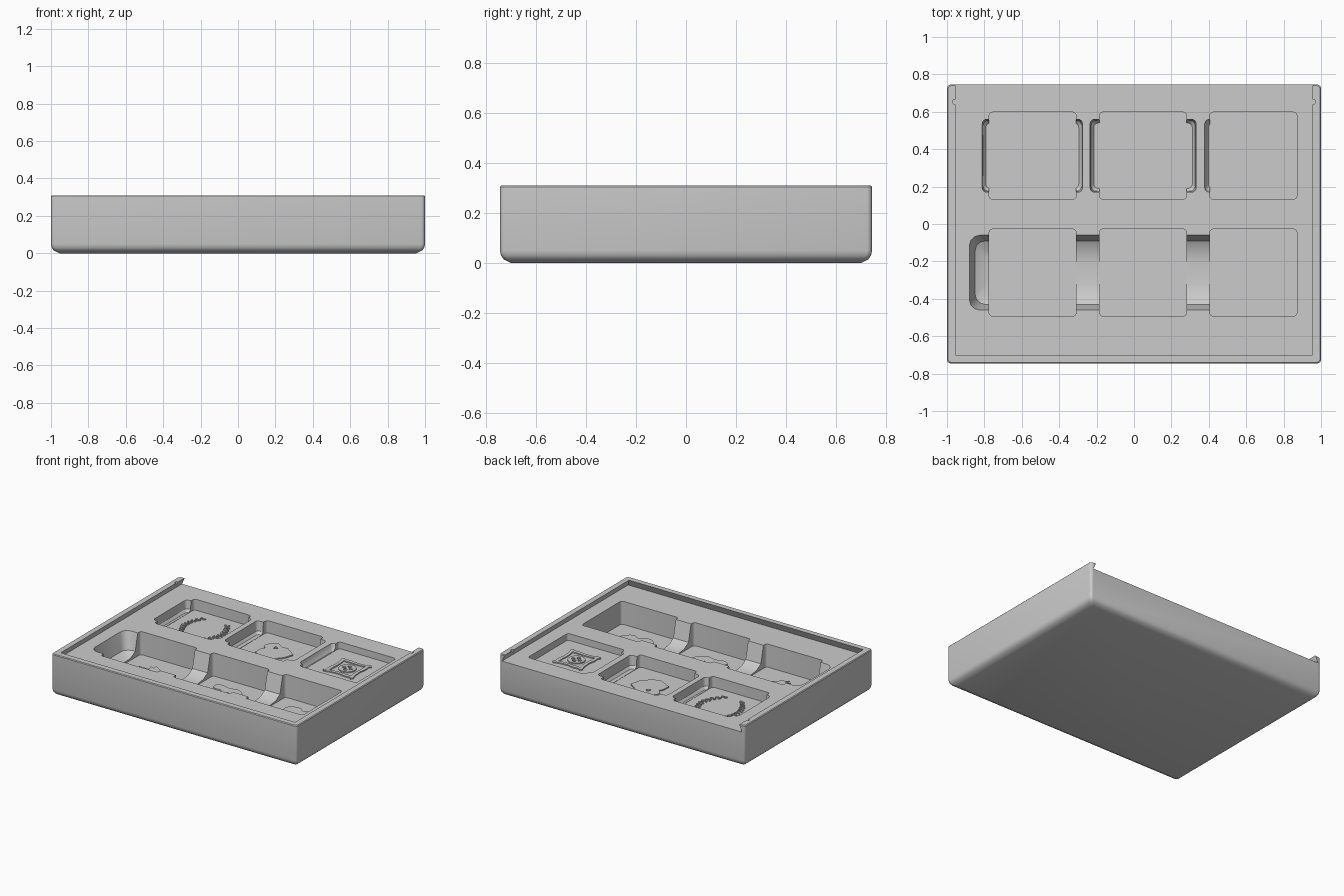
import bpy, bmesh, math
from mathutils import Vector

cube = bpy.data.objects.get("Cube")
if cube:
    bpy.data.objects.remove(cube)

grey = bpy.data.materials.new("plain grey")
grey.diffuse_color = (0.6, 0.6, 0.6, 1)
grey.use_nodes = True
grey.node_tree.nodes["Principled BSDF"].inputs["Base Color"].default_value = grey.diffuse_color

DECK = 0.26
TOP = 0.31
FRONT_FLOOR = 0.09


def rounded(x0, x1, y0, y1, radius, steps):
    """Corner points of a rounded rectangle, anticlockwise."""
    corners = [(x1, y1), (x0, y1), (x0, y0), (x1, y0)]
    points = []
    for i, (x, y) in enumerate(corners):
        cx = x + (radius if x == x0 else -radius)
        cy = y + (radius if y == y0 else -radius)
        for k in range(steps + 1):
            a = (i + k / steps) * math.pi / 2
            points.append((cx + radius * math.cos(a), cy + radius * math.sin(a)))
    return points


def stack(name, x0, x1, y0, y1, levels, radius=0.02, steps=4):
    """Closed solid through rounded rectangles given as (inset, height)."""
    bm = bmesh.new()
    loops = []
    for inset, z in levels:
        outline = rounded(x0 + inset, x1 - inset, y0 + inset, y1 - inset, radius, steps)
        loops.append([bm.verts.new((x, y, z)) for x, y in outline])
    n = len(loops[0])
    for low, high in zip(loops, loops[1:]):
        for i in range(n):
            j = (i + 1) % n
            bm.faces.new((low[i], low[j], high[j], high[i]))
    bm.faces.new(loops[0][::-1])
    bm.faces.new(loops[-1])
    bmesh.ops.recalc_face_normals(bm, faces=bm.faces)
    mesh = bpy.data.meshes.new(name)
    bm.to_mesh(mesh)
    bm.free()
    obj = bpy.data.objects.new(name, mesh)
    obj.data.materials.append(grey)
    bpy.context.collection.objects.link(obj)
    return obj


def cut(target, cutter):
    cutter.hide_render = True
    mod = target.modifiers.new("cut", 'BOOLEAN')
    mod.operation = 'DIFFERENCE'
    mod.solver = 'EXACT'
    mod.object = cutter
    bpy.context.view_layer.objects.active = target
    bpy.ops.object.modifier_apply(modifier=mod.name)
    bpy.data.objects.remove(cutter)


# Tray block with softened bottom and top edges
tray = stack("tray", -1, 1, -0.745, 0.745,
             [(0.045, 0), (0.015, 0.015), (0.004, 0.03), (0, 0.05),
              (0, TOP - 0.005), (0.005, TOP)], 0.02)

# Undercut slot for a sliding lid, open at the back
cut(tray, stack("lid_slot", -0.978, 0.978, -0.723, 1,
                [(0, DECK), (0.023, TOP), (0.023, TOP + 0.1)], 0.001, 1))

# Small latch notches near the open end
for side in (-1, 1):
    x = side * 0.957
    cut(tray, stack("latch_notch", x - 0.013, x + 0.013, 0.64, 0.666,
                    [(0, DECK), (0, 0.4)], 0.012, 5))

# Deep pockets in the front row, joined by a scooped finger channel
centres = (-0.542, 0.048, 0.638)
HALF = 0.233
for x in centres:
    cut(tray, stack("front_pocket", x - HALF, x + HALF, -0.493, -0.027,
                    [(0, FRONT_FLOOR), (0, 0.4)], 0.02))
cut(tray, stack("finger_channel", -0.88, 0.86, -0.46, -0.06,
                [(0.14, 0.098), (0.08, 0.105), (0.03, 0.135), (0, DECK), (0, 0.4)], 0.055, 3))

# Shallower pockets in the back row, with finger notches on their sides
back_floors = (0.18, 0.17, 0.21)
notches = ((-0.812, -0.275), (-0.235, 0.332), (0.378, 0.86))
for x, floor, (left, right) in zip(centres, back_floors, notches):
    cut(tray, stack("back_pocket", x - HALF, x + HALF, 0.132, 0.598,
                    [(0, floor), (0, 0.4)], 0.02))
    cut(tray, stack("finger_notch", left, right, 0.17, 0.56,
                    [(0.02, floor + 0.002), (0.006, floor + 0.02), (0, DECK), (0, 0.4)], 0.025))


def relief(name, outlines, floor):
    """Thin raised plate; outlines lying inside others become holes."""
    curve = bpy.data.curves.new(name, 'CURVE')
    curve.dimensions = '2D'
    curve.fill_mode = 'BOTH'
    curve.extrude = 0.004
    for points in outlines:
        spline = curve.splines.new('POLY')
        spline.points.add(len(points) - 1)
        for p, (x, y) in zip(spline.points, points):
            p.co = (x, y, 0, 1)
        spline.use_cyclic_u = True
    curve.materials.append(grey)
    obj = bpy.data.objects.new(name, curve)
    obj.location.z = floor + 0.004
    bpy.context.collection.objects.link(obj)
    bpy.ops.object.select_all(action='DESELECT')
    obj.select_set(True)
    bpy.context.view_layer.objects.active = obj
    bpy.ops.object.convert(target='MESH')


def oval(x, y, rx, ry, turn=0.0, n=14):
    c, s = math.cos(turn), math.sin(turn)
    ring = [(rx * math.cos(math.tau * i / n), ry * math.sin(math.tau * i / n)) for i in range(n)]
    return [(x + u * c - v * s, y + u * s + v * c) for u, v in ring]


def smooth(points):
    """Two rounds of corner cutting on a closed outline."""
    for _ in range(2):
        pairs = list(zip(points, points[1:] + points[:1]))
        points = [(a[0] * t + b[0] * (1 - t), a[1] * t + b[1] * (1 - t))
                  for a, b in pairs for t in (0.75, 0.25)]
    return points


def face(name, half, eye, soft):
    """Animal head mirrored across the middle of the front row."""
    mid = -0.258
    whole = [(x, mid + d) for x, d in half] + [(x, mid - d) for x, d in half[-2:0:-1]]
    ex, ed, rx, ry = eye
    eyes = [oval(ex, mid + s * ed, rx, ry) for s in (-1, 1)]
    relief(name, [smooth(whole) if soft else whole] + eyes, FRONT_FLOOR)


# Animal heads on the front pocket floors
face("fox_relief", [(-0.417, 0), (-0.53, 0.1), (-0.575, 0.125), (-0.565, 0.09), (-0.6, 0.1),
                    (-0.585, 0.06), (-0.67, 0.06), (-0.588, 0)],
     (-0.513, 0.026, 0.012, 0.012), False)
face("rabbit_relief", [(0.17, 0), (0.165, 0.09), (0.09, 0.14), (0.03, 0.115), (-0.04, 0.14),
                       (-0.09, 0.11), (-0.06, 0.055), (0.01, 0.07), (0.005, 0)],
     (0.064, 0.037, 0.014, 0.02), True)
face("mouse_relief", [(0.765, 0), (0.755, 0.08), (0.69, 0.135), (0.64, 0.09), (0.61, 0.135),
                      (0.54, 0.13), (0.505, 0.09), (0.52, 0.03), (0.585, 0.035), (0.585, 0)],
     (0.663, 0.035, 0.02, 0.018), True)

# Lion head
relief("lion_relief", [
    [(-0.075, 0.43), (-0.05, 0.46), (-0.01, 0.49), (0.04, 0.455), (0.085, 0.46), (0.17, 0.4),
     (0.15, 0.33), (0.1, 0.27), (0.04, 0.24), (-0.065, 0.29), (-0.06, 0.35), (-0.045, 0.38),
     (-0.07, 0.4)],
    [(0, 0.44), (0.035, 0.42), (0.005, 0.4)]], back_floors[1])

# Laurel wreath: leaf pairs along two mirrored arcs
leaves = []
for side in (-1, 1):
    for i in range(10):
        t = i / 9
        y = 0.225 + 0.28 * t
        out = 0.07 + 0.27 * t - 0.24 * t * t
        lean = math.pi / 2 - side * (0.9 - 1.5 * t)
        for flip in (-1, 1):
            x = centres[0] + side * out + flip * 0.011
            leaves.append(oval(x, y, 0.014, 0.006, lean - flip * 0.6, 8))
relief("laurel_relief", leaves, back_floors[0])

# Twig frame around a round emblem
hub = Vector((0.638, 0.363))


def twig_square(size, spike):
    points = []
    for q in range(4):
        a = q * math.pi / 2
        for u, v in ((size, -0.6 * size), (size - spike / 3, 0), (size + spike / 3, 0.5 * size),
                     (size, size - spike), (size + spike, size), (size, size + spike)):
            points.append((hub.x + u * math.cos(a) - v * math.sin(a),
                           hub.y + u * math.sin(a) + v * math.cos(a)))
    return points


holes = [oval(hub.x + 0.026 * math.cos(q * math.pi / 2), hub.y + 0.026 * math.sin(q * math.pi / 2),
              0.013, 0.013) for q in range(4)]
relief("twig_frame_relief", [twig_square(0.108, 0.014), twig_square(0.083, 0.006),
                             oval(hub.x, hub.y, 0.06, 0.06, n=28)] + holes, back_floors[2])

# Smooth the rounded corners, keep the edges crisp
bpy.ops.object.select_all(action='DESELECT')
tray.select_set(True)
bpy.context.view_layer.objects.active = tray
bpy.ops.object.shade_smooth_by_angle(angle=math.radians(30))
